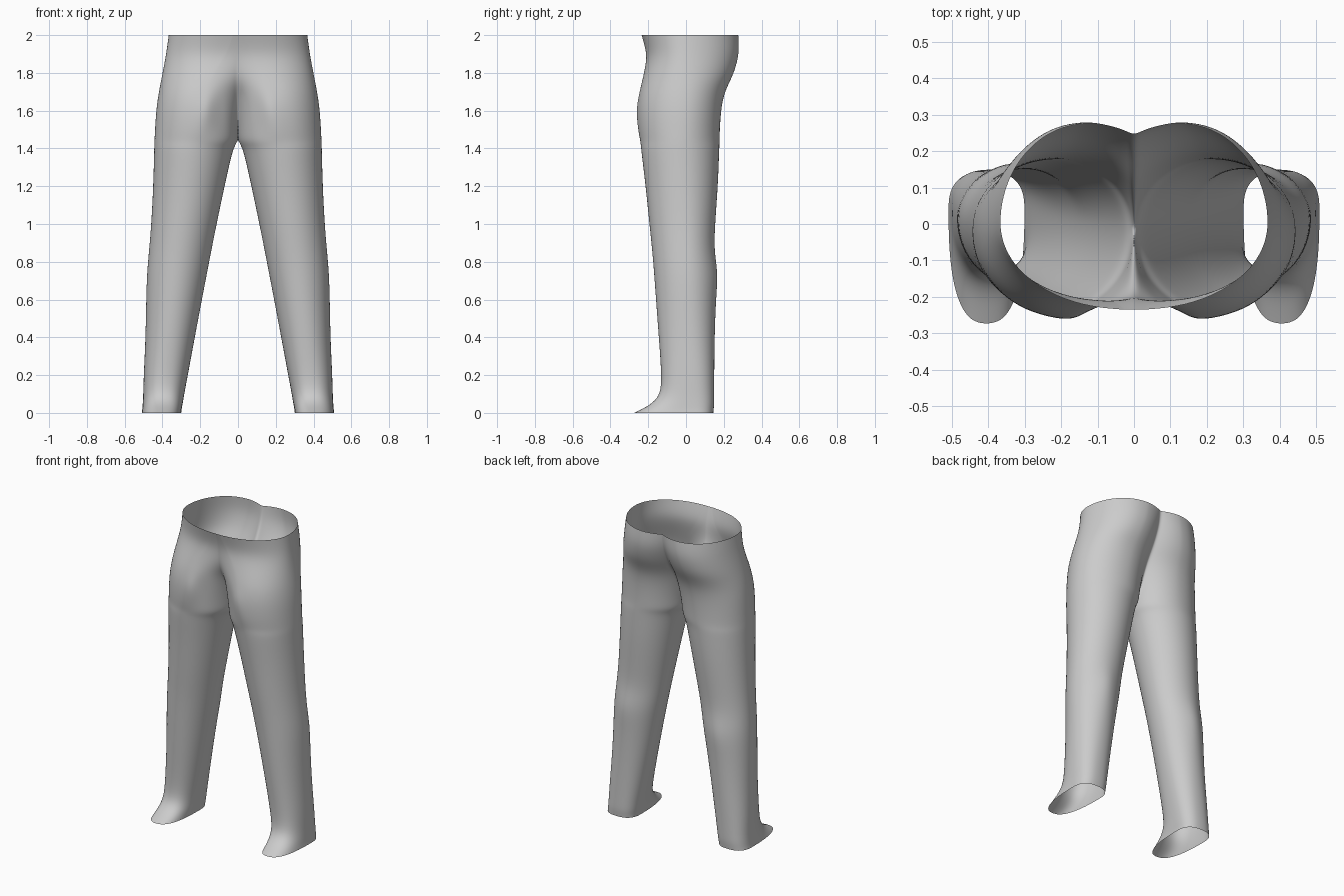
import bpy, bmesh
from math import sin, cos, asin, pi, exp

cube = bpy.data.objects.get("Cube")
if cube:
    bpy.data.objects.remove(cube, do_unlink=True)

cloth = bpy.data.materials.new("light grey cloth")
cloth.use_nodes = True
grey = (0.6, 0.6, 0.6, 1)
cloth.diffuse_color = grey
cloth.node_tree.nodes["Principled BSDF"].inputs["Base Color"].default_value = grey

# Leg levels: height, outer x, inner x, front y, back y
LEGS = [
    (0.00, .51, .30, -.275, .145), (0.02, .507, .298, -.235, .147),
    (0.05, .505, .292, -.18, .15), (0.10, .502, .284, -.135, .15),
    (0.20, .50, .265, -.13, .15), (0.40, .49, .228, -.145, .152),
    (0.60, .487, .19, -.16, .157), (0.74, .483, .163, -.17, .164),
    (0.86, .472, .14, -.18, .148), (1.00, .46, .112, -.195, .155),
    (1.20, .45, .07, -.215, .17), (1.36, .446, .034, -.235, .176),
    (1.41, .445, .018, -.24, .178)]
# Hip levels: height, outer x, front y, back y, front seam y, back seam y,
# front centre x, back centre x
HIPS = [
    (1.44, .444, -.243, .179, -.02, -.02, .215, .215),
    (1.50, .441, -.252, .18, -.055, .025, .21, .21),
    (1.60, .435, -.258, .186, -.10, .07, .20, .20),
    (1.68, .424, -.25, .20, -.14, .105, .19, .19),
    (1.74, .413, -.237, .225, -.18, .14, .17, .18),
    (1.80, .401, -.222, .255, -.20, .18, .14, .17),
    (1.88, .386, -.207, .277, -.203, .22, .08, .15),
    (1.94, .377, -.217, .281, -.215, .238, .05, .14),
    (2.00, .369, -.235, .277, -.234, .245, .03, .13)]
STEPS = 7


def spow(v, e):
    return (1 if v >= 0 else -1) * abs(v) ** e


def half_arc(z, xo, xi, ym, yext, seam, cx):
    """Points from the inner seam round to the outer side."""
    start = pi - asin(min(.999, abs((seam - ym) / (yext - ym))))
    e = .78 + .22 * min(1, z / .5)
    angles = [start + (pi / 2 - start) * i / STEPS for i in range(STEPS)]
    angles += [pi / 2 * (1 - i / STEPS) for i in range(STEPS + 1)]
    pts = []
    for i, t in enumerate(angles):
        c = spow(cos(t), e)
        x = cx + (xo - cx) * c if i >= STEPS else cx + (cx - xi) * c / abs(cos(start)) ** e
        y = ym + (yext - ym) * spow(sin(t), e)
        if i == 0:
            x, y = xi, seam
        pts.append((x, y, z))
    return pts


def wrinkle(p):
    """Small cloth folds below the front of the crotch and behind the knee."""
    x, y, z = p
    if y < -.1:
        y -= .014 * exp(-((x - .17 + .35 * (z - 1.6)) / .035) ** 2 - ((z - 1.58) / .08) ** 2)
        y += .012 * exp(-((x - .10) / .04) ** 2 - ((z - 1.56) / .08) ** 2)
    elif y > .1:
        y += .01 * exp(-((x - .34) / .05) ** 2 - ((z - .72) / .1) ** 2)
    return x, y, z


def section(front, back):
    return [wrinkle(p) for p in front + back[-2::-1]]


rings = []
for z, xo, xi, yf, yb in LEGS:
    ym = .04 - .06 * z / 1.44
    cx = (xo + xi) / 2
    rings.append(section(half_arc(z, xo, xi, ym, yf, ym, cx),
                         half_arc(z, xo, xi, ym, yb, ym, cx)))
for z, xo, yf, yb, sf, sb, cf, cb in HIPS:
    ym = -.02 + .02 * (z - 1.44) / .56
    sb = max(sb, ym)
    rings.append(section(half_arc(z, xo, 0, ym, yf, sf if z > 1.44 else ym, cf),
                         half_arc(z, xo, 0, ym, yb, sb, cb)))

# Loft one trouser half, open at the waist and the hem
bm = bmesh.new()
grid = [[bm.verts.new(p) for p in ring] for ring in rings]
for low, high in zip(grid, grid[1:]):
    for j in range(len(low) - 1):
        bm.faces.new((low[j], low[j + 1], high[j + 1], high[j]))
bmesh.ops.remove_doubles(bm, verts=bm.verts[:], dist=.0005)
bmesh.ops.recalc_face_normals(bm, faces=bm.faces[:])
outermost = max(bm.faces, key=lambda f: f.calc_center_median().x)
if outermost.normal.x < 0:
    bmesh.ops.reverse_faces(bm, faces=bm.faces[:])
mesh = bpy.data.meshes.new("trousers")
bm.to_mesh(mesh)
bm.free()
mesh.materials.append(cloth)
trousers = bpy.data.objects.new("trousers", mesh)
bpy.context.collection.objects.link(trousers)

# Mirror the second leg and smooth the cloth
mirror = trousers.modifiers.new("other_leg", 'MIRROR')
mirror.use_clip = True
mirror.merge_threshold = .002
smooth = trousers.modifiers.new("smooth_cloth", 'SUBSURF')
smooth.levels = smooth.render_levels = 2
for poly in mesh.polygons:
    poly.use_smooth = True
